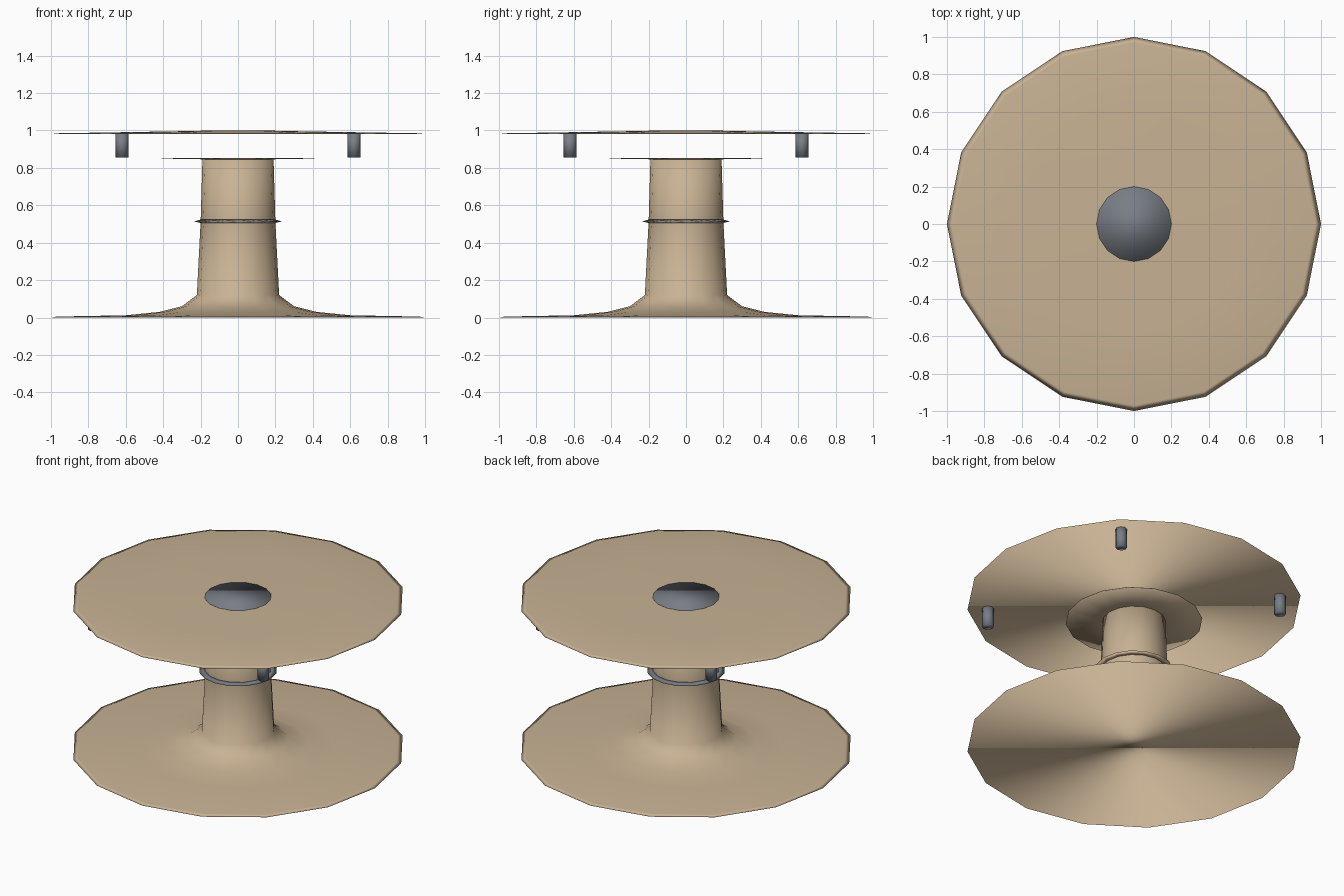
import bpy, bmesh, math

if "Cube" in bpy.data.objects:
    bpy.data.objects.remove(bpy.data.objects["Cube"])

SIDES = 16


def material(name, rgb):
    m = bpy.data.materials.new(name)
    m.diffuse_color = (*rgb, 1)
    m.use_nodes = True
    m.node_tree.nodes["Principled BSDF"].inputs["Base Color"].default_value = m.diffuse_color
    return m


TAN = material("warm_tan", (0.578, 0.445, 0.296))
GREY = material("slate_grey", (0.188, 0.209, 0.238))


def lathe(name, profile, mats, sides=SIDES, loc=(0, 0, 0), grey_bands=(), closed=False):
    """Spin (radius, z) points about z; open profiles get capped ends."""
    bm = bmesh.new()
    rings = []
    for r, z in profile:
        rings.append([bm.verts.new((r * math.cos(2 * math.pi * i / sides),
                                    r * math.sin(2 * math.pi * i / sides), z))
                      for i in range(sides)])
    count = len(rings) if closed else len(rings) - 1
    for k in range(count):
        a, b = rings[k], rings[(k + 1) % len(rings)]
        for i in range(sides):
            j = (i + 1) % sides
            f = bm.faces.new((a[i], a[j], b[j], b[i]))
            f.material_index = 1 if k in grey_bands else 0
    if not closed:
        bm.faces.new(rings[0][::-1])
        bm.faces.new(rings[-1])
    for f in bm.faces:
        f.smooth = True
    bmesh.ops.recalc_face_normals(bm, faces=bm.faces)
    me = bpy.data.meshes.new(name)
    bm.to_mesh(me)
    bm.free()
    for m in mats:
        me.materials.append(m)
    ob = bpy.data.objects.new(name, me)
    ob.location = loc
    bpy.context.collection.objects.link(ob)
    return ob


# Flared foot sweeping up into the tapered column
lathe("base_and_column",
      [(1.0, 0.0), (0.97, 0.005), (0.60, 0.012), (0.42, 0.03), (0.30, 0.06),
       (0.22, 0.12), (0.20, 0.51), (0.19, 0.85)], [TAN])

# Sharp collar around the column, grey on its upper slope
lathe("column_collar", [(0.195, 0.504), (0.235, 0.514), (0.195, 0.525)],
      [TAN, GREY], grey_bands=(1,), closed=True)

# Thin plate capping the column
lathe("column_plate", [(0.19, 0.846), (0.41, 0.850), (0.41, 0.852), (0.19, 0.854)], [TAN])

# Broad, slightly domed top
lathe("table_top", [(1.0, 0.98), (0.97, 0.985), (0.60, 0.991), (0.20, 0.998)], [TAN])

# Inlay in the centre of the top
lathe("centre_inlay", [(0.20, 0.996), (0.20, 1.0)], [GREY])

# Four short pegs hanging beneath the top
for sx in (-1, 1):
    for sy in (-1, 1):
        lathe("hanging_peg", [(0.035, 0.855), (0.035, 0.983)], [GREY],
              sides=8, loc=(0.62 * sx, 0.62 * sy, 0))
